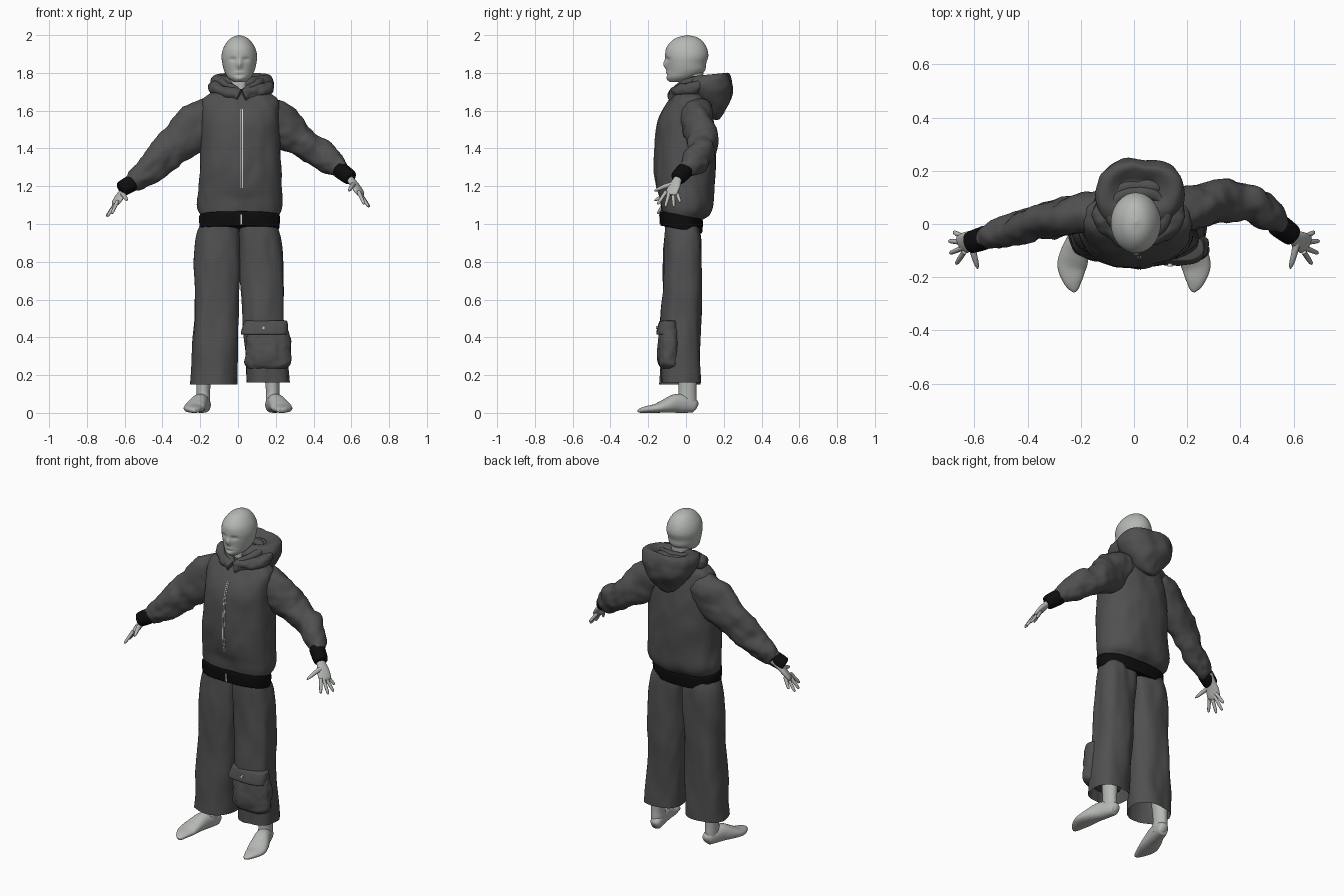
import bpy, bmesh, math
from mathutils import Vector, noise


def material(name, rgb):
    m = bpy.data.materials.new(name)
    m.diffuse_color = (*rgb, 1)
    return m


CLOTH = material("charcoal cloth", (0.08, 0.08, 0.08))
RIB = material("black ribbing", (0.004, 0.004, 0.004))
SKIN = material("pale grey body", (0.46, 0.48, 0.45))
METAL = material("light metal", (0.65, 0.65, 0.65))


def finish(name, bm, mat):
    bmesh.ops.recalc_face_normals(bm, faces=bm.faces)
    me = bpy.data.meshes.new(name)
    bm.to_mesh(me)
    bm.free()
    me.materials.append(mat)
    me.shade_smooth()
    me.set_sharp_from_angle(angle=math.radians(50))
    ob = bpy.data.objects.new(name, me)
    bpy.context.collection.objects.link(ob)
    return ob


def spline(rings, k):
    """Catmull-Rom through the ring tuples (x, y, z, a, b)."""
    out = []
    for i in range(len(rings) - 1):
        p = [rings[max(0, min(len(rings) - 1, i + j))] for j in (-1, 0, 1, 2)]
        for s in range(k):
            t = s / k
            out.append([0.5 * (2 * b + (c - a) * t + (2 * a - 5 * b + 4 * c - d) * t * t
                               + (3 * b - a - 3 * c + d) * t ** 3) for a, b, c, d in zip(*p)])
    return out + [list(rings[-1])]


def loft(name, rings, mat, path=False, n=40, k=8, power=2.0, tilt=0.0,
         fold=0.0, freq=(7, 7, 4), caps=(True, True), shape=None):
    """Skin elliptical rings: level ones, or square to the path if path is set."""
    rs = spline(rings, k)
    bm = bmesh.new()
    rows = []
    for i, (x, y, z, a, b) in enumerate(rs):
        u, v = Vector((1, 0, 0)), Vector((0, 1, 0))
        if path:
            t = (Vector(rs[min(i + 1, len(rs) - 1)][:3]) - Vector(rs[max(i - 1, 0)][:3])).normalized()
            u = t.cross(Vector((0, 0, 1))).normalized()
            v = u.cross(t)
        row = []
        for j in range(n):
            w = 2 * math.pi * j / n
            c, s = math.cos(w), math.sin(w)
            d = (u * math.copysign(abs(c) ** (2 / power), c) * max(a, 0.001)
                 + v * math.copysign(abs(s) ** (2 / power), s) * max(b, 0.001))
            p = Vector((x, y, z)) + d
            if fold:
                q = Vector((p.x * freq[0], p.y * freq[1], p.z * freq[2]))
                p += d.normalized() * fold * (noise.noise(q) + 0.5 * noise.noise(q * 2.3))
            p.z += tilt * p.y
            if shape:
                p = shape(p)
            row.append(bm.verts.new(p))
        rows.append(row)
    for r0, r1 in zip(rows, rows[1:]):
        for j in range(n):
            bm.faces.new((r0[j], r0[(j + 1) % n], r1[(j + 1) % n], r1[j]))
    if caps[0]:
        bm.faces.new(rows[0][::-1])
    if caps[1]:
        bm.faces.new(rows[-1])
    return finish(name, bm, mat)


# head with a sculpted face, and neck
FACE = [(0, 1.845, 0.015, 0.024, -0.016), (0.034, 1.872, 0.02, 0.012, 0.008),
        (-0.034, 1.872, 0.02, 0.012, 0.008), (0, 1.802, 0.025, 0.007, -0.004),
        (0, 1.788, 0.028, 0.005, 0.003), (0, 1.767, 0.022, 0.012, -0.006)]


def face(p):
    if p.y < -0.02:
        for x, z, sx, sz, amount in FACE:
            p.y += amount * math.exp(-((p.x - 0.007 - x) / sx) ** 2 - ((p.z - z) / sz) ** 2)
    return p


H = 0.007
loft("head", [(H, -.045, 1.752, .03, .04), (H, -.022, 1.775, .06, .078), (H, -.001, 1.81, .08, .1),
              (H, .001, 1.85, .09, .106), (H, .004, 1.89, .094, .114), (H, .003, 1.93, .085, .108),
              (H, .005, 1.965, .064, .085), (H, .007, 1.988, .038, .052), (H, .008, 2.0, .002, .002)],
     SKIN, n=96, shape=face)
loft("neck", [(H, .03, 1.6, .065, .065), (H, .03, 1.72, .058, .058), (H, .035, 1.84, .06, .06)], SKIN)


# jacket body, tucked into a ribbed hem that dips at the back
def dip(p):
    p.z -= .19 * p.y * max(0, min(1, (1.3 - p.z) / .25))
    return p


torso = loft("jacket_body", [
    (.008, -.025, 1.0, .19, .09), (.008, -.025, 1.035, .205, .105), (.008, -.008, 1.072, .222, .13),
    (.008, 0, 1.12, .227, .144), (.01, -.005, 1.2, .221, .154), (.012, -.006, 1.35, .214, .16),
    (.012, -.004, 1.5, .21, .151), (.012, .003, 1.58, .208, .135), (.012, .015, 1.65, .203, .105),
    (.012, .02, 1.685, .17, .088), (.012, .02, 1.715, .11, .075)],
    CLOTH, n=72, power=2.3, fold=.011, freq=(8, 8, 4), shape=dip)
hem = loft("hem_band", [(.008, -.025, .966, .198, .1), (.008, -.025, .973, .21, .111),
                        (.008, -.025, 1.033, .214, .114), (.008, -.025, 1.043, .205, .105)],
           RIB, n=64, power=2.4, tilt=-.19)

# sleeves
loft("sleeve_left", [(-.11, .04, 1.595, .08, .085), (-.21, .035, 1.52, .075, .125), (-.347, .01, 1.4, .066, .1),
                     (-.46, -.025, 1.295, .058, .08), (-.54, -.045, 1.228, .045, .055),
                     (-.575, -.055, 1.21, .036, .038)], CLOTH, path=True, fold=.014, freq=(13, 8, 13))
loft("sleeve_right", [(.13, .05, 1.6, .085, .085), (.21, .06, 1.535, .085, .115), (.315, .088, 1.452, .08, .09),
                      (.42, .085, 1.385, .07, .076), (.5, .035, 1.325, .06, .066),
                      (.55, -.008, 1.282, .038, .04)], CLOTH, path=True, fold=.014, freq=(13, 8, 13))

# ribbed cuffs
for name, a, b in (("cuff_left", (-.555, -.05, 1.22), (-.624, -.073, 1.182)),
                   ("cuff_right", (.532, .004, 1.292), (.6, -.047, 1.241))):
    a, b = Vector(a), Vector(b)
    loft(name, [(*a.lerp(b, f), r, r) for f, r in ((0, .037), (.15, .044), (.85, .041), (1, .032))],
         RIB, path=True, k=4)

# hood hanging on the back, with rolled collar folds around the neck
loft("hood", [(.02, .165, 1.535, .02, .01), (.02, .15, 1.565, .07, .05), (.02, .14, 1.63, .12, .095),
              (.02, .122, 1.69, .155, .124), (.02, .11, 1.74, .166, .132), (.02, .118, 1.772, .15, .11),
              (.02, .125, 1.778, .12, .08), (.02, .13, 1.755, .07, .04)],
     CLOTH, n=64, power=2.3, tilt=.1, fold=.014, freq=(10, 8, 8))


def collar(name, half, r, fold):
    pts = [(.018 + s * x, y, z, r, r) for s, part in ((-1, half[::-1]), (1, half[1:])) for x, y, z in part]
    loft(name, pts, CLOTH, path=True, n=24, fold=fold, freq=(14, 14, 14))


collar("collar_outer", [(0, .14, 1.745), (.1, .12, 1.74), (.14, .06, 1.728), (.135, .01, 1.715),
                        (.08, -.04, 1.702), (.008, -.068, 1.68)], .032, .014)
collar("collar_inner", [(0, .12, 1.765), (.075, .1, 1.762), (.1, .04, 1.755), (.08, -.012, 1.738),
                        (.035, -.045, 1.712), (.008, -.06, 1.69)], .022, .008)

# trouser legs, open at the bottom
loft("trouser_leg_left", [(-.095, -.025, 1.02, .095, .085), (-.104, -.018, .94, .113, .095),
                          (-.108, -.018, .8, .118, .098), (-.115, -.022, .6, .119, .102),
                          (-.122, -.026, .4, .121, .104), (-.128, -.03, .15, .127, .105)],
     CLOTH, n=56, power=2.4, fold=.012, freq=(9, 9, 3), caps=(True, False))
loft("trouser_leg_right", [(.105, -.025, 1.02, .095, .085), (.112, -.018, .94, .108, .095),
                           (.122, -.018, .8, .113, .098), (.132, -.022, .6, .115, .102),
                           (.143, -.026, .4, .113, .104), (.158, -.03, .16, .113, .105)],
     CLOTH, n=56, power=2.4, fold=.012, freq=(9, 9, 3), caps=(True, False))

# patch pocket low on the right leg, with flap and button
loft("pocket_bag", [(.158, -.085, .235, .1, .045), (.16, -.088, .262, .118, .055), (.16, -.09, .33, .118, .06),
                    (.156, -.088, .42, .112, .054), (.152, -.085, .45, .105, .045)],
     CLOTH, n=56, power=3, fold=.01, freq=(18, 18, 12))
flap = loft("pocket_flap", [(.143, -.095, .414, .116, .052), (.143, -.096, .42, .124, .06),
                            (.146, -.094, .45, .12, .057), (.15, -.09, .482, .111, .05),
                            (.15, -.088, .488, .104, .042)],
            CLOTH, n=56, power=3, fold=.006, freq=(16, 16, 6))
loft("pocket_button", [(.135, -.14, .452, .009, .009), (.135, -.16, .452, .009, .009)], METAL,
     path=True, n=16, k=1)

# zip: thin strips laid on the jacket front
bpy.context.view_layer.update()


def strip(name, on, x, w, z0, z1, n):
    bm = bmesh.new()
    rows = []
    for i in range(n + 1):
        z = z0 + (z1 - z0) * i / n
        y = on.ray_cast(Vector((x, -1, z)), Vector((0, 1, 0)))[1].y
        rows.append([bm.verts.new((x + dx, y + dy, z))
                     for dx, dy in ((-w, .002), (-w, -.003), (w, -.003), (w, .002))])
    for a, b in zip(rows, rows[1:]):
        for j in range(3):
            bm.faces.new((a[j], a[j + 1], b[j + 1], b[j]))
    finish(name, bm, mat=METAL)


strip("zip_left", torso, .015, .0022, 1.19, 1.61, 30)
strip("zip_right", torso, .024, .0022, 1.19, 1.61, 30)
strip("zip_hem", hem, .018, .004, .998, 1.05, 4)

# hands, ankles and feet on both sides
TIPS = [(.678, -.03, 1.115), (.696, -.064, 1.09), (.692, -.11, 1.09), (.668, -.15, 1.105)]
for s, side, dz in ((-1, "left", -.05), (1, "right", 0)):
    def m(x, y, z, a, b, dz=dz, s=s):
        return (s * x, y, z + dz, a, b)
    loft("palm_" + side, [m(.565, -.03, 1.265, .024, .022), m(.595, -.045, 1.235, .025, .019),
                          m(.622, -.062, 1.2, .036, .017), m(.645, -.077, 1.165, .037, .014),
                          m(.652, -.081, 1.152, .028, .009)], SKIN, path=True, n=24, k=4)
    for i, tip in enumerate(TIPS):
        base = Vector((.638, -.051 - .018 * i, 1.172))
        loft(f"finger_{i + 1}_{side}", [m(*base.lerp(Vector(tip), f), r, r) for f, r in
                                       ((0, .010), (.5, .0095), (.9, .0075), (1, .003))],
             SKIN, path=True, n=12, k=3)
    loft("thumb_" + side, [m(.612, -.065, 1.212, .015, .013), m(.603, -.11, 1.2, .012, .012),
                           m(.592, -.15, 1.183, .009, .009), m(.587, -.167, 1.175, .003, .003)],
         SKIN, path=True, n=12, k=3)
    loft("ankle_" + side, [(s * .183, .008, .03, .036, .048), (s * .183, .006, .08, .036, .05),
                           (s * .183, .008, .14, .037, .047), (s * .175, 0, .4, .055, .06)], SKIN, n=24)
    loft("foot_" + side, [(s * .172, .058, .03, .012, .015), (s * .174, .045, .036, .03, .035),
                          (s * .184, .01, .045, .038, .045), (s * .202, -.05, .05, .045, .05),
                          (s * .222, -.11, .036, .054, .036), (s * .233, -.16, .024, .055, .024),
                          (s * .231, -.21, .018, .038, .018), (s * .226, -.242, .012, .02, .012),
                          (s * .224, -.256, .01, .005, .005)], SKIN, path=True, n=32, power=2.2)
